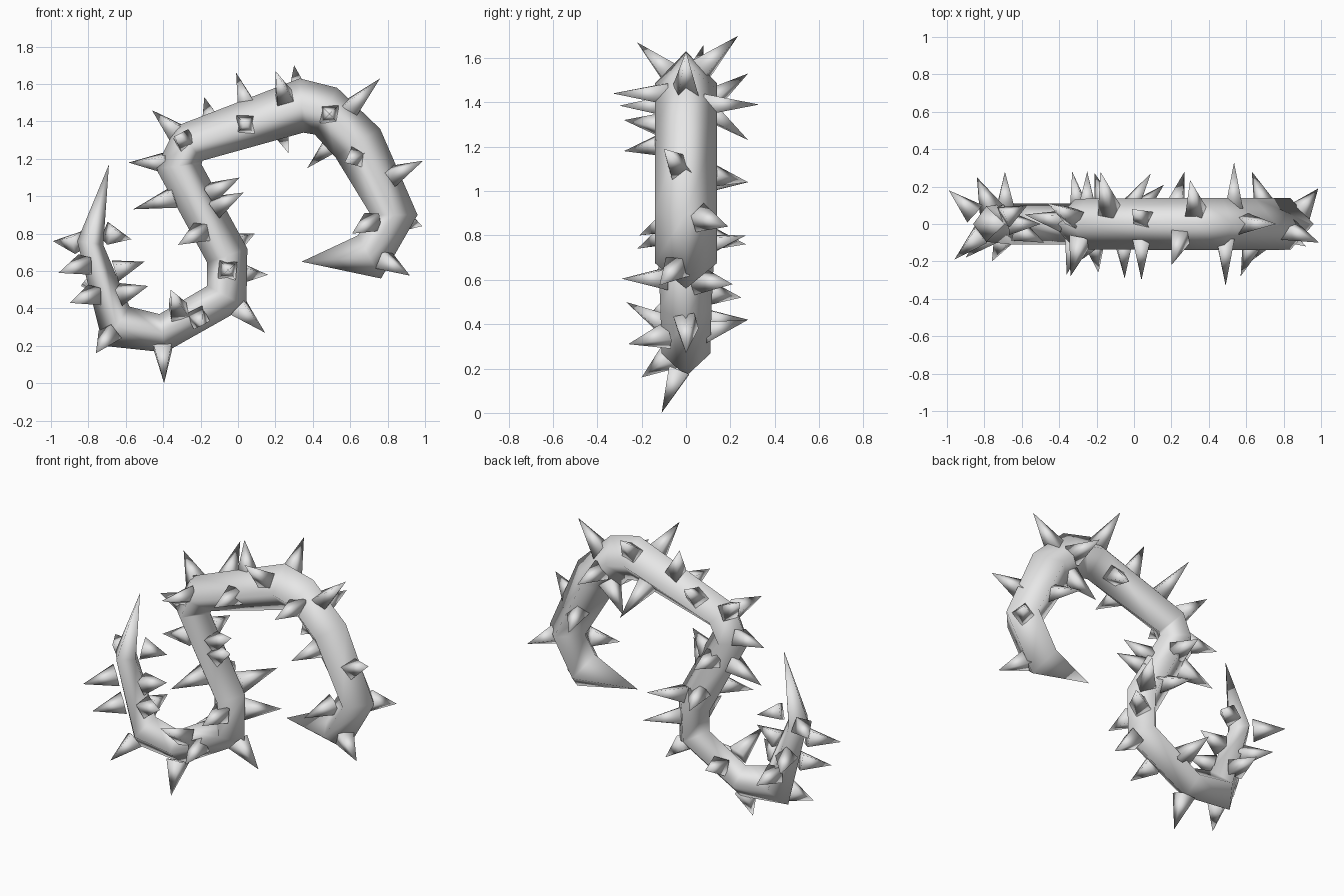
import bpy, bmesh
from mathutils import Vector

if "Cube" in bpy.data.objects:
    bpy.data.objects.remove(bpy.data.objects["Cube"])

grey = bpy.data.materials.new("plain grey")
grey.use_nodes = True
grey.diffuse_color = (0.8, 0.8, 0.8, 1)
grey.node_tree.nodes["Principled BSDF"].inputs["Base Color"].default_value = grey.diffuse_color


def finish(bm, name):
    bmesh.ops.recalc_face_normals(bm, faces=bm.faces)
    for f in bm.faces:
        f.smooth = True
    mesh = bpy.data.meshes.new(name)
    bm.to_mesh(mesh)
    bm.free()
    mesh.materials.append(grey)
    obj = bpy.data.objects.new(name, mesh)
    bpy.context.collection.objects.link(obj)


# Vine sections from tail to root: x, z on one side, x, z on the other, half depth
sections = [
    (-.86, .76, -.72, .74, .095), (-.72, .2, -.58, .41, .11),
    (-.39, .165, -.42, .37, .11), (.045, .41, -.165, .52, .115),
    (.05, .72, -.165, .645, .125), (-.195, 1.17, -.44, 1.15, .13),
    (-.19, 1.19, -.33, 1.375, .135), (.35, 1.34, .33, 1.63, .14),
    (.41, 1.33, .53, 1.58, .14), (.52, 1.21, .76, 1.36, .14),
    (.71, .9, .96, .9, .14), (.64, .79, .765, .56, .14),
]
tail_tip, root_tip = Vector((-.69, 0, 1.17)), Vector((.34, 0, .65))

# Vine: four-sided tube with pointed ends
bm = bmesh.new()
rings, path = [], [tail_tip]
for ax, az, bx, bz, depth in sections:
    a, b = Vector((ax, 0, az)), Vector((bx, 0, bz))
    mid, side = (a + b) / 2, Vector((0, depth, 0))
    path.append(mid)
    rings.append([bm.verts.new(p) for p in (a, mid + side, b, mid - side)])
path.append(root_tip)
for r, s in zip(rings, rings[1:]):
    for i in range(4):
        j = (i + 1) % 4
        bm.faces.new((r[i], r[j], s[j], s[i]))
for ring, tip in ((rings[0], tail_tip), (rings[-1], root_tip)):
    apex = bm.verts.new(tip)
    for i in range(4):
        bm.faces.new((ring[i], ring[(i + 1) % 4], apex))
finish(bm, "vine")


def nearest_on_path(p):
    best = None
    for a, b in zip(path, path[1:]):
        d = b - a
        t = max(0, min(1, (p - a).dot(d) / d.length_squared))
        q = a + d * t
        if best is None or (p - q).length < (p - best).length:
            best = q
    return best


# Thorn tips rooted at the closest part of the vine
free_tips = [
    (-.99, .18, .76), (-.96, -.19, .59), (-.9, -.18, .43), (-.5, 0, .65),
    (-.48, -.1, .52), (-.76, -.2, .16), (-.395, -.11, 0), (-.69, .28, .42),
    (-.84, .25, .52), (-.19, -.26, .31), (.145, 0, .27), (-.05, -.29, .605),
    (.03, -.12, 1.02), (-.32, -.22, .74), (-.46, .11, 1.46), (-.34, -.28, 1.32),
    (-.18, .28, 1.53), (-.01, .08, 1.66), (.3, .235, 1.7), (.2, -.22, 1.67),
    (.04, -.3, 1.385), (.01, -.08, 1.1), (.27, .28, 1.23), (.37, .1, 1.15),
    (.49, -.33, 1.44), (.57, -.28, 1.18), (.76, 0, 1.63), (.99, -.1, 1.19),
    (.985, .19, .84), (.92, -.12, .575), (.535, .33, 1.39), (.63, .28, 1.04),
    (-.33, .28, .42), (-.25, .28, 1.04), (-.21, .27, .76),
]
# Thorns that lean away from their root: tip, then root x, z
leaning_tips = [
    (-.57, .1, .77, -.77, .82), (-.56, .04, .93, -.26, 1.02),
    (-.585, .05, 1.18, -.3, 1.18), (.16, .21, .58, -.06, .6),
    (.09, .27, .8, -.08, .73), (-.36, -.27, .5, -.3, .34),
    (.61, -.21, .8, .77, .89),
]
thorns = [(Vector(t), nearest_on_path(Vector(t))) for t in free_tips]
thorns += [(Vector((x, y, z)), Vector((rx, 0, rz))) for x, y, z, rx, rz in leaning_tips]

bm = bmesh.new()
for tip, core in thorns:
    out = (tip - core).normalized()
    base = core + out * .082
    u = out.cross(Vector((0, 1, .3))).normalized()
    v = out.cross(u)
    foot = [bm.verts.new(base + d * .048) for d in (u + v, v - u, -u - v, u - v)]
    apex = bm.verts.new(tip)
    bm.faces.new(foot)
    for i in range(4):
        bm.faces.new((foot[i], foot[(i + 1) % 4], apex))
finish(bm, "thorns")
